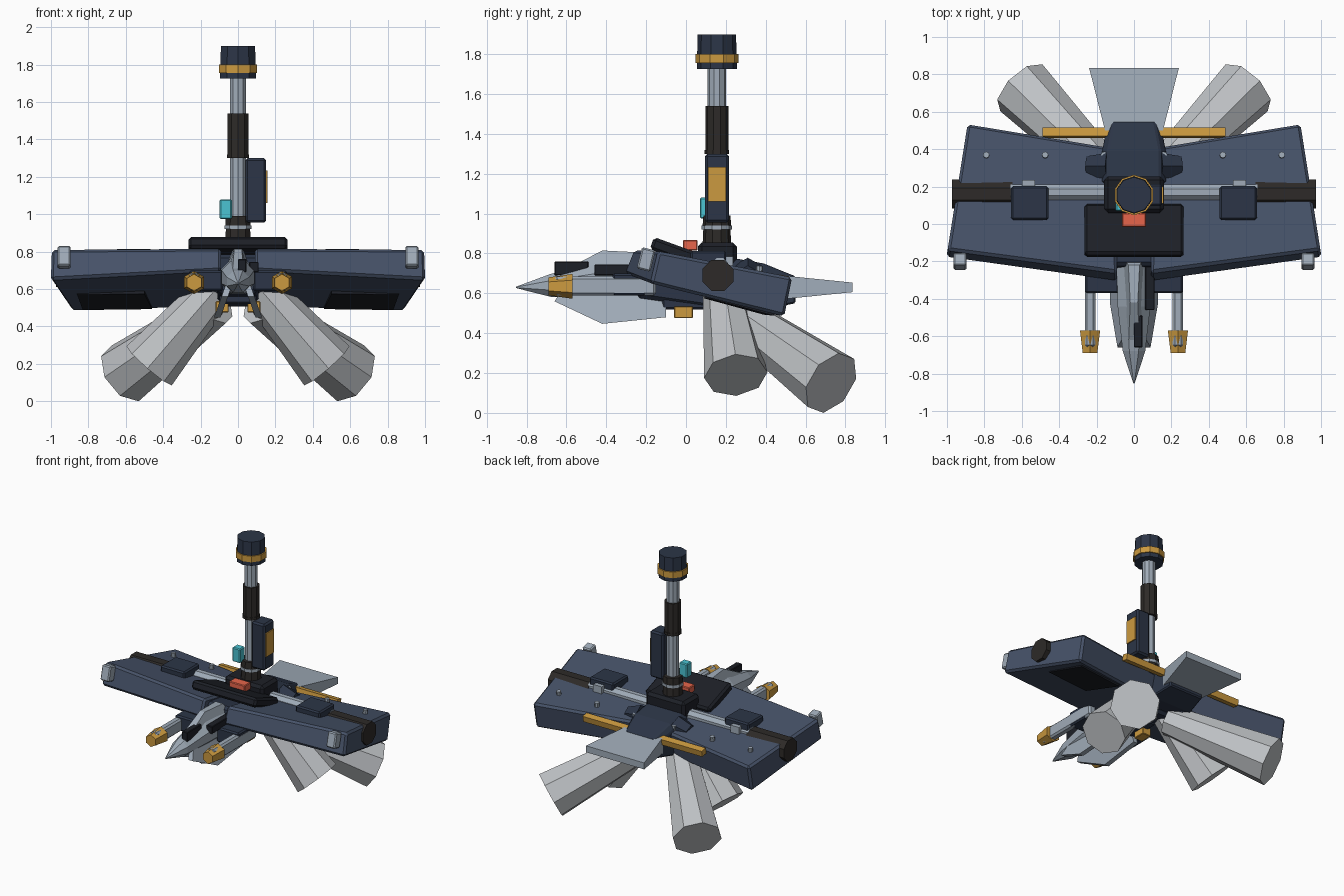
import bpy, bmesh, math
from mathutils import Vector, Matrix


def mat(name, r, g, b):
    m = bpy.data.materials.new(name)
    m.diffuse_color = (r, g, b, 1)
    return m


NAVY = mat("navy", 0.025, 0.036, 0.063)
BLUE = mat("slate_blue", 0.062, 0.085, 0.14)
DARK = mat("near_black", 0.012, 0.014, 0.02)
BROWN = mat("dark_brown", 0.026, 0.023, 0.021)
GOLD = mat("gold", 0.6, 0.32, 0.05)
STEEL = mat("steel", 0.35, 0.41, 0.48)
ASH = mat("ash", 0.52, 0.54, 0.56)
RED = mat("red", 0.8, 0.13, 0.07)
CYAN = mat("cyan", 0.07, 0.55, 0.65)


def finish(name, bm, m, bevel=0, mirror=False):
    bmesh.ops.recalc_face_normals(bm, faces=bm.faces)
    me = bpy.data.meshes.new(name)
    bm.to_mesh(me)
    bm.free()
    me.materials.append(m)
    ob = bpy.data.objects.new(name, me)
    bpy.context.collection.objects.link(ob)
    if bevel:
        b = ob.modifiers.new("bevel", 'BEVEL')
        b.width, b.segments = bevel, 1
    if mirror:
        ob.modifiers.new("mirror", 'MIRROR').use_mirror_merge = False
    return ob


def loft(name, rings, m, bevel=0, mirror=False):
    """Skin a list of equal-length point rings and cap both ends."""
    bm = bmesh.new()
    vs = [[bm.verts.new(p) for p in r] for r in rings]
    n = len(vs[0])
    for a, b in zip(vs, vs[1:]):
        for i in range(n):
            bm.faces.new((a[i], a[(i + 1) % n], b[(i + 1) % n], b[i]))
    bm.faces.new(vs[0])
    bm.faces.new(vs[-1])
    return finish(name, bm, m, bevel, mirror)


def box(name, x, y, z, m, bevel=0, tilt=0, mirror=False):
    """Box from (min, max) ranges, tilted about x around its own centre."""
    c = Vector((sum(x) / 2, sum(y) / 2, sum(z) / 2))
    bm = bmesh.new()
    bmesh.ops.create_cube(bm, size=1, matrix=Matrix.Translation(c)
                          @ Matrix.Rotation(math.radians(tilt), 4, 'X')
                          @ Matrix.Diagonal((x[1] - x[0], y[1] - y[0], z[1] - z[0], 1)))
    return finish(name, bm, m, bevel, mirror)


def tube(name, p0, p1, r0, r1, sides, m, mirror=False, spin=0):
    p0, p1 = Vector(p0), Vector(p1)
    d = p1 - p0
    bm = bmesh.new()
    bmesh.ops.create_cone(bm, cap_ends=True, segments=sides, radius1=r0, radius2=r1,
                          depth=d.length, matrix=Matrix.Translation((p0 + p1) / 2)
                          @ d.to_track_quat('Z', 'Y').to_matrix().to_4x4()
                          @ Matrix.Rotation(math.radians(spin), 4, 'Z'))
    return finish(name, bm, m, 0, mirror)


# wings: swept tapered slabs, leading edge raised
loft("wing", [
    [(0.09, -0.26, 0.818), (0.997, -0.14, 0.812), (0.89, 0.535, 0.68), (0.10, 0.405, 0.695)],
    [(0.09, -0.308, 0.70), (1.003, -0.178, 0.65), (0.89, 0.495, 0.484), (0.10, 0.365, 0.505)]],
    BLUE, 0.015, True)
loft("wing_underside_panel", [
    [(0.50, 0.10, 0.60), (0.86, 0.14, 0.60), (0.83, 0.45, 0.52), (0.46, 0.40, 0.52)],
    [(0.50, 0.09, 0.575), (0.86, 0.13, 0.57), (0.83, 0.44, 0.488), (0.46, 0.39, 0.493)]],
    DARK, 0, True)
box("wing_tip_light", (0.895, 0.965), (-0.235, -0.165), (0.715, 0.825), STEEL, 0.008, -14, True)
tube("wing_barrel", (0.65, 0.16, 0.69), (0.972, 0.16, 0.69), 0.084, 0.084, 8, BROWN, True, 22.5)
tube("wing_rod", (0.08, 0.17, 0.735), (0.66, 0.17, 0.735), 0.045, 0.045, 8, STEEL, True, 22.5)
box("wing_pod", (0.457, 0.657), (0.022, 0.202), (0.70, 0.813), NAVY, 0.01, 0, True)
box("pod_clip", (0.53, 0.60), (0.19, 0.235), (0.71, 0.785), STEEL, 0, 0, True)
box("trailing_strip", (0.13, 0.49), (0.465, 0.512), (0.645, 0.69), GOLD, 0, -12, True)
for i, x in enumerate((0.16, 0.475, 0.79)):
    tube(f"wing_bolt_{i}", (x, 0.365, 0.68), (x, 0.37, 0.738), 0.017, 0.017, 8, STEEL, True)

# central body and rear deck
box("body", (-0.11, 0.11), (-0.24, 0.30), (0.54, 0.75), NAVY, 0.02, -8)
loft("rear_deck", [
    [(-w, y, b), (w, y, b), (w, y, t - 0.04), (w - 0.03, y, t), (-w + 0.03, y, t), (-w, y, t - 0.04)]
    for w, y, b, t in ((0.17, 0.22, 0.53, 0.78), (0.17, 0.39, 0.52, 0.75), (0.14, 0.55, 0.55, 0.685))],
    NAVY, 0.008)
tube("root_joint", (0.14, 0.31, 0.70), (0.25, 0.31, 0.68), 0.08, 0.06, 6, NAVY, True)
loft("tail_plate", [
    [(-w, y, 0.63 - h), (w, y, 0.63 - h), (w, y, 0.63 + h), (-w, y, 0.63 + h)]
    for w, y, h in ((0.15, 0.48, 0.06), (0.24, 0.835, 0.024))], STEEL)
box("hub_block", (-0.16, 0.16), (0.06, 0.255), (0.72, 0.855), DARK, 0.02)
box("front_panel", (-0.265, 0.265), (-0.18, 0.11), (0.77, 0.835), DARK, 0.015, -20)
box("red_switch", (-0.065, 0.065), (-0.015, 0.058), (0.815, 0.868), RED, 0.005)
box("belly_block", (0.05, 0.12), (-0.06, 0.035), (0.475, 0.535), GOLD, 0.004, 0, True)
box("belly_plate", (-0.10, 0.10), (-0.12, 0.12), (0.52, 0.60), NAVY, 0.01)

# faceted nose: eight-sided rings shrinking to a point
loft("nose", [
    [(rx * math.cos(a), y, z + rz * math.sin(a)) for a in (math.pi * (k + 0.5) / 4 for k in range(8))]
    for y, z, rx, rz in ((-0.15, 0.665, 0.10, 0.10), (-0.44, 0.665, 0.095, 0.095),
                         (-0.68, 0.64, 0.065, 0.062), (-0.852, 0.63, 0.004, 0.004))], STEEL)
# spine and keel blades around the nose
loft("spine_blade", [[(s * w, y, z) for y, z, w in (
    (-0.66, 0.69, 0.03), (-0.42, 0.815, 0.02), (-0.22, 0.805, 0.03), (-0.15, 0.70, 0.07),
    (-0.55, 0.66, 0.06))] for s in (-1, 1)], STEEL)
loft("keel_blade", [[(x0 + 0.36 * (0.75 - z), y, z) for y, z in (
    (-0.66, 0.56), (-0.42, 0.447), (-0.10, 0.48), (-0.10, 0.62), (-0.62, 0.62))]
    for x0 in (-0.015, 0.02)], STEEL, 0, True)
box("nose_sight", (0.0, 0.045), (-0.66, -0.49), (0.69, 0.76), DARK, 0.004)
box("nose_rail", (0.06, 0.11), (-0.46, -0.2), (0.69, 0.745), DARK, 0.004)

# side guns
box("gun_mount", (0.08, 0.262), (-0.37, -0.20), (0.59, 0.70), NAVY, 0.01, 0, True)
box("gun_barrel", (0.207, 0.263), (-0.66, -0.15), (0.59, 0.685), STEEL, 0.012, 0, True)
tube("gun_muzzle", (0.235, -0.57, 0.635), (0.235, -0.69, 0.635), 0.062, 0.045, 6, GOLD, True, 0)

# four flared thruster legs
tube("rear_thruster", (0.11, 0.23, 0.51), (0.602, 0.728, 0.15), 0.105, 0.17, 8, ASH, True, 8)
tube("front_thruster", (0.12, 0.19, 0.60), (0.475, 0.25, 0.19), 0.105, 0.16, 8, ASH, True, 8)

# mast: stacked segments (z0, z1, r0, r1)
for name, z0, z1, r0, r1, m in (
        ("mast_base", 0.84, 0.925, 0.072, 0.068, BROWN),
        ("mast_base_ring", 0.92, 0.94, 0.076, 0.076, STEEL),
        ("mast_collar", 0.935, 0.99, 0.072, 0.068, BROWN),
        ("mast_lower_tube", 0.98, 1.32, 0.044, 0.044, STEEL),
        ("mast_sleeve_lip", 1.30, 1.32, 0.061, 0.061, BROWN),
        ("mast_sleeve", 1.31, 1.54, 0.058, 0.058, BROWN),
        ("mast_upper_tube", 1.53, 1.74, 0.046, 0.046, STEEL),
        ("mast_cap_base", 1.725, 1.76, 0.10, 0.10, NAVY),
        ("mast_cap_ring", 1.755, 1.80, 0.108, 0.108, GOLD),
        ("mast_cap", 1.80, 1.90, 0.099, 0.096, NAVY)):
    tube(name, (0, 0.155, z0), (0, 0.155, z1), r0, r1, 10, m)
box("mast_case", (0.04, 0.15), (0.095, 0.215), (0.955, 1.30), NAVY, 0.012)
box("mast_case_plate", (0.14, 0.158), (0.11, 0.20), (1.06, 1.235), GOLD)
box("mast_lamp", (-0.098, -0.033), (0.07, 0.13), (0.975, 1.08), CYAN, 0.006)
